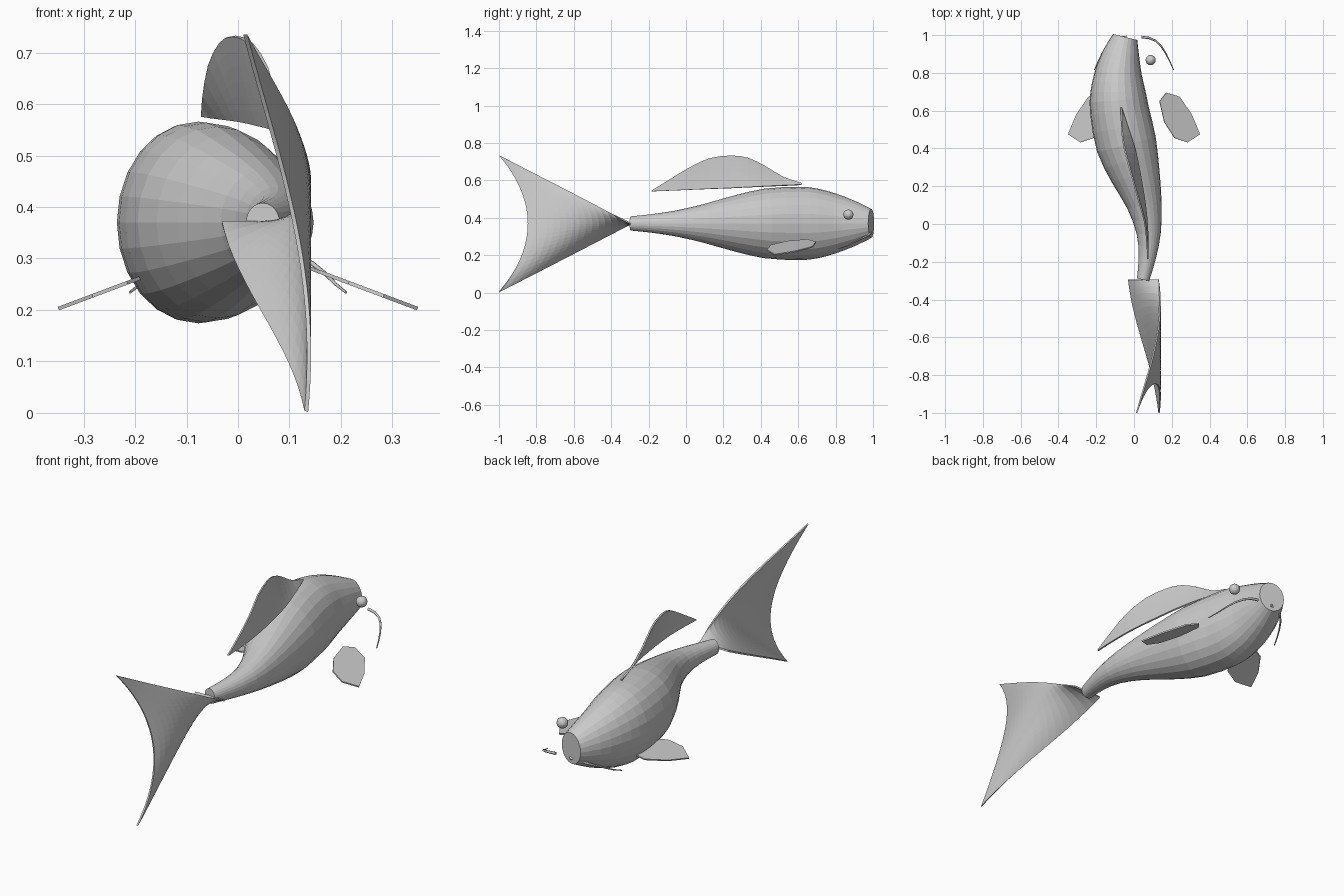
import bpy, math
from mathutils import Vector

if "Cube" in bpy.data.objects:
    bpy.data.objects.remove(bpy.data.objects["Cube"])

ZC = 0.37  # height of the spine


def make(name, verts, faces, thick=0.0):
    me = bpy.data.meshes.new(name)
    me.from_pydata(verts, [], faces)
    me.update()
    ob = bpy.data.objects.new(name, me)
    bpy.context.collection.objects.link(ob)
    if thick:
        m = ob.modifiers.new("thickness", "SOLIDIFY")
        m.thickness = thick
        m.offset = 0
    return ob


def refine(rows):
    # Catmull-Rom midpoints between stations
    out = []
    for i in range(len(rows) - 1):
        a, b = rows[max(i - 1, 0)], rows[i]
        c, d = rows[i + 1], rows[min(i + 2, len(rows) - 1)]
        out.append(b)
        out.append(tuple((-p + 9 * q + 9 * r - s) / 16 for p, q, r, s in zip(a, b, c, d)))
    return out + [rows[-1]]


def grid(name, fn, nu, nv, thick):
    verts = [fn(i / nu, j / nv) for i in range(nu + 1) for j in range(nv + 1)]
    w = nv + 1
    faces = [(i * w + j, i * w + j + 1, (i + 1) * w + j + 1, (i + 1) * w + j)
             for i in range(nu) for j in range(nv)]
    return make(name, verts, faces, thick)


# Body: elliptical rings along a bent spine (y, centre x, half width, half height)
stations = refine([
    (0.99, -0.047, 0.068, 0.078), (0.90, -0.068, 0.100, 0.122),
    (0.80, -0.083, 0.125, 0.160), (0.70, -0.085, 0.146, 0.187),
    (0.60, -0.077, 0.158, 0.196), (0.42, -0.040, 0.165, 0.186),
    (0.26, 0.008, 0.138, 0.150), (0.10, 0.056, 0.095, 0.105),
    (-0.05, 0.078, 0.064, 0.070), (-0.18, 0.070, 0.046, 0.050),
    (-0.295, 0.048, 0.034, 0.038)])
N = 24
verts, faces = [], []
for i, (y, c, w, h) in enumerate(stations):
    a, b = stations[max(i - 1, 0)], stations[min(i + 1, len(stations) - 1)]
    t = Vector((a[1] - b[1], a[0] - b[0])).normalized()
    for k in range(N):
        ang = 2 * math.pi * k / N
        s = w * t.y * math.cos(ang)
        verts.append((c + s * t.y, y - s * t.x, ZC + h * math.sin(ang)))
for i in range(len(stations) - 1):
    for k in range(N):
        k2 = (k + 1) % N
        faces.append((i * N + k, i * N + k2, (i + 1) * N + k2, (i + 1) * N + k))
faces.append(tuple(reversed(range(N))))
faces.append(tuple(range((len(stations) - 1) * N, len(stations) * N)))
make("body", verts, faces)


# Tail fin: fan with a travelling wave
def tail(u, t):
    v = 2 * t - 1
    phase = math.radians(67 * v + 137 * u)
    return (0.05 + 0.088 * math.sin(phase),
            -0.295 - u * (0.55 + 0.155 * v * v),
            0.369 + 0.366 * u * v)


grid("tail_fin", tail, 16, 24, 0.008)

# Dorsal fin: stations (y, base x, top x, top z)
dorsal = refine([
    (0.617, -0.068, -0.068, 0.585), (0.52, -0.035, -0.066, 0.617),
    (0.42, -0.003, -0.055, 0.677), (0.33, 0.020, -0.033, 0.720),
    (0.24, 0.037, -0.008, 0.732), (0.125, 0.056, 0.025, 0.718),
    (0.02, 0.068, 0.055, 0.670), (-0.08, 0.073, 0.068, 0.610),
    (-0.185, 0.074, 0.074, 0.545)])


def dorsal_pt(u, v):
    y, xb, xt, zt = dorsal[round(u * (len(dorsal) - 1))]
    zb = 0.577 - 0.036 * u
    return (xb + (xt - xb) * v, y, zb + (zt - zb) * v)


grid("dorsal_fin", dorsal_pt, len(dorsal) - 1, 6, 0.008)

# Paired parts: pectoral fins, eyes, barbels
outline = [(0.135, 0.65), (0.17, 0.695), (0.24, 0.675), (0.305, 0.58), (0.349, 0.475),
           (0.283, 0.432), (0.215, 0.455), (0.16, 0.54)]
barbel = [(0.04, 0.99, 0.32), (0.08, 0.985, 0.315), (0.115, 0.97, 0.305), (0.145, 0.94, 0.29),
          (0.17, 0.90, 0.27), (0.19, 0.86, 0.25), (0.21, 0.815, 0.234)]
for side, s in (("right", 1), ("left", -1)):
    pts = [(s * x, y, 0.281 - 0.375 * (x - 0.14)) for x, y in outline]
    make("pectoral_fin_" + side, pts, [tuple(range(len(pts)))], 0.007)

    bpy.ops.mesh.primitive_uv_sphere_add(segments=16, ring_count=10, radius=0.027,
                                         location=(s * 0.088, 0.868, 0.417))
    bpy.context.object.name = "eye_" + side

    cu = bpy.data.curves.new("barbel_" + side, "CURVE")
    cu.dimensions = "3D"
    cu.bevel_depth = 0.007
    cu.bevel_resolution = 1
    cu.use_fill_caps = True
    sp = cu.splines.new("POLY")
    sp.points.add(len(barbel) - 1)
    for i, (p, (x, y, z)) in enumerate(zip(sp.points, barbel)):
        p.co = (s * x, y, z, 1)
        p.radius = 1 - 0.11 * i
    bpy.context.collection.objects.link(bpy.data.objects.new("barbel_" + side, cu))
